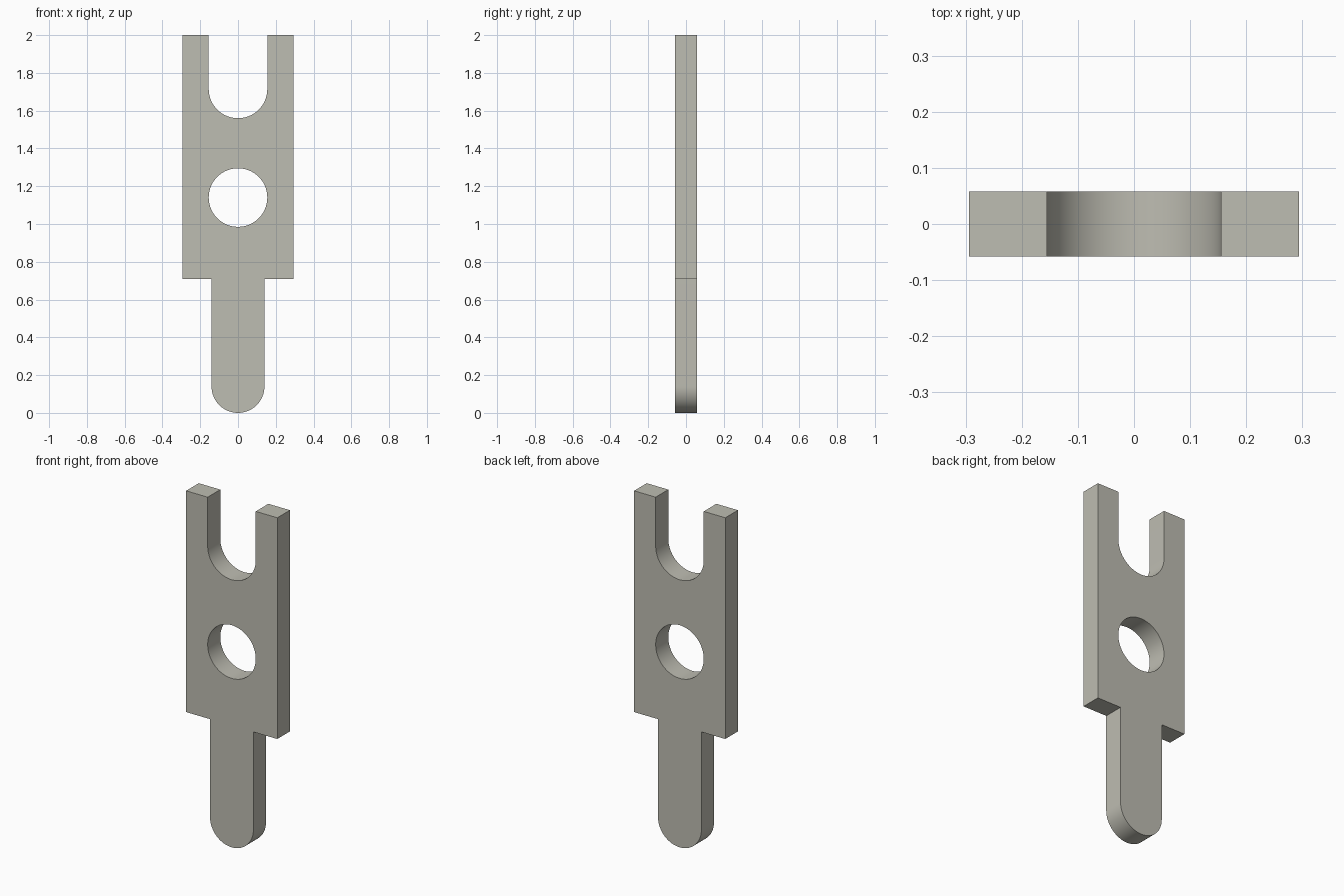
import bpy
import bmesh
from math import pi, cos, sin, radians
from mathutils import Vector

cube = bpy.data.objects.get("Cube")
if cube:
    bpy.data.objects.remove(cube)

# Main dimensions
HALF_WIDTH, HALF_DEPTH, HEIGHT = 0.294, 0.058, 2.0
SHOULDER_Z = 0.71
TANG_R = 0.14
OPENING_R = 0.155
SLOT_Z, HOLE_Z = 1.715, 1.14
STEPS = 48


def arc(radius, z, start, end, steps):
    """Points on an arc in the front plane."""
    angles = [start + (end - start) * i / steps for i in range(steps + 1)]
    return [(radius * cos(a), z + radius * sin(a)) for a in angles]


def add_loop(bm, points):
    verts = [bm.verts.new((x, -HALF_DEPTH, z)) for x, z in points]
    return [bm.edges.new((v, verts[i - 1])) for i, v in enumerate(verts)]


# Outline: rounded tang, shoulders, forked top
outline = arc(TANG_R, TANG_R, pi, 2 * pi, STEPS)
outline += [(TANG_R, SHOULDER_Z), (HALF_WIDTH, SHOULDER_Z),
            (HALF_WIDTH, HEIGHT), (OPENING_R, HEIGHT)]
outline += arc(OPENING_R, SLOT_Z, 0, -pi, STEPS)
outline += [(-OPENING_R, HEIGHT), (-HALF_WIDTH, HEIGHT),
            (-HALF_WIDTH, SHOULDER_Z), (-TANG_R, SHOULDER_Z)]
hole = arc(OPENING_R, HOLE_Z, 0, 2 * pi, 2 * STEPS)[:-1]

# Fill the profile and extrude it to a plate
bm = bmesh.new()
edges = add_loop(bm, outline) + add_loop(bm, hole)
bmesh.ops.triangle_fill(bm, edges=edges, use_beauty=True, normal=Vector((0, -1, 0)))
result = bmesh.ops.extrude_face_region(bm, geom=bm.faces[:], use_keep_orig=True)
moved = [g for g in result["geom"] if isinstance(g, bmesh.types.BMVert)]
bmesh.ops.translate(bm, verts=moved, vec=(0, 2 * HALF_DEPTH, 0))
bmesh.ops.recalc_face_normals(bm, faces=bm.faces[:])

mesh = bpy.data.meshes.new("forked_plate")
bm.to_mesh(mesh)
bm.free()
plate = bpy.data.objects.new("forked_plate", mesh)
bpy.context.collection.objects.link(plate)

# Warm grey metal
colour = (0.515, 0.508, 0.445, 1)
metal = bpy.data.materials.new("warm_grey")
metal.use_nodes = True
metal.diffuse_color = colour
metal.node_tree.nodes["Principled BSDF"].inputs["Base Color"].default_value = colour
mesh.materials.append(metal)

# Smooth curved walls, sharp rims
bpy.ops.object.select_all(action="DESELECT")
plate.select_set(True)
bpy.context.view_layer.objects.active = plate
bpy.ops.object.shade_smooth_by_angle(angle=radians(30))
